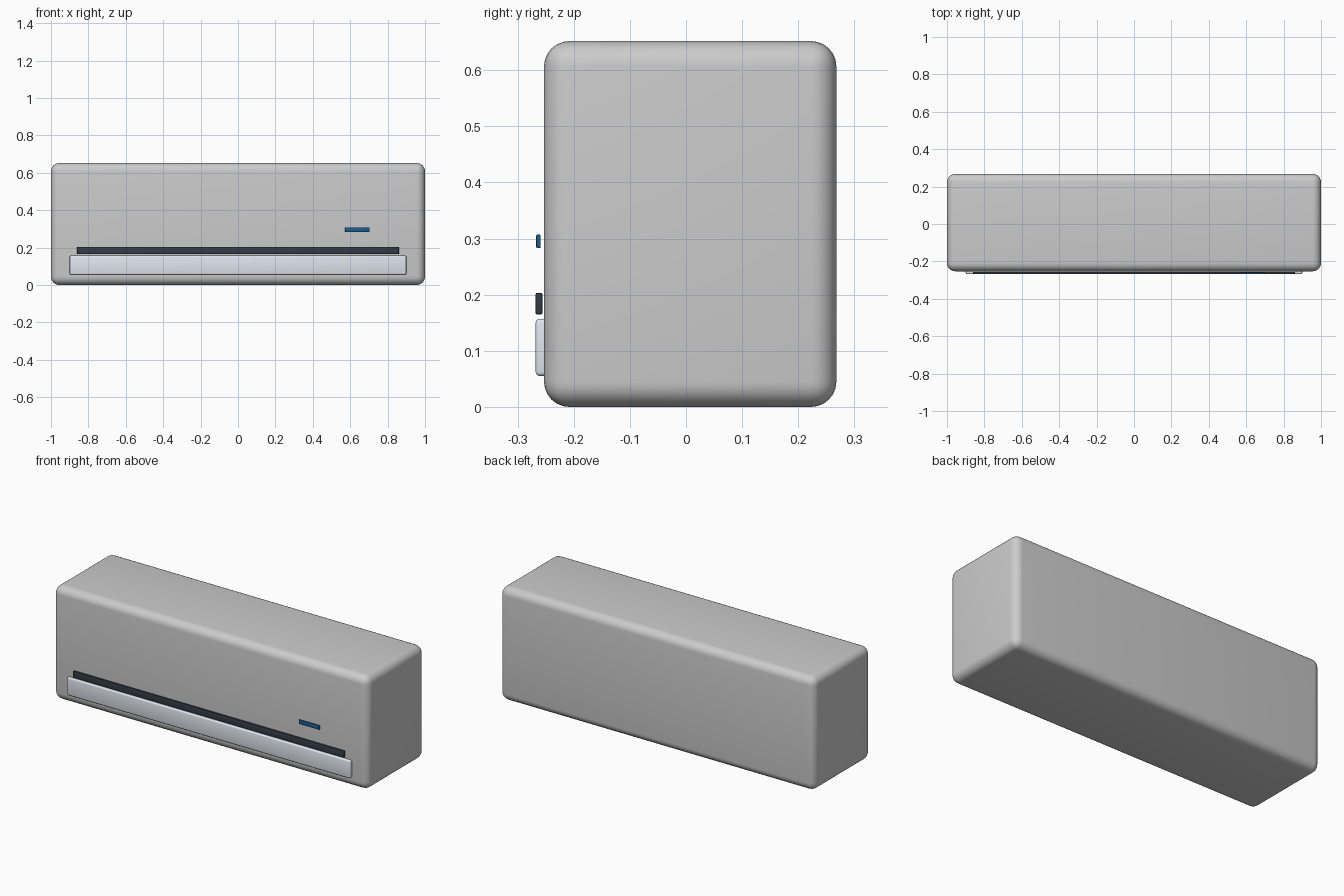
import bpy
import math

if "Cube" in bpy.data.objects:
    bpy.data.objects.remove(bpy.data.objects["Cube"])


def material(name, rgb):
    mat = bpy.data.materials.new(name)
    mat.diffuse_color = (*rgb, 1.0)
    mat.use_nodes = True
    mat.node_tree.nodes["Principled BSDF"].inputs["Base Color"].default_value = mat.diffuse_color
    return mat


def rounded_box(name, x, y, z, radius, segments, mat=None):
    """Box spanning the (min, max) ranges, with rounded edges."""
    centre = [(a + b) / 2 for a, b in (x, y, z)]
    bpy.ops.mesh.primitive_cube_add(size=1, location=centre)
    ob = bpy.context.object
    ob.name = name
    ob.scale = [b - a for a, b in (x, y, z)]
    bpy.ops.object.transform_apply(location=False, rotation=False, scale=True)
    bevel = ob.modifiers.new("rounding", 'BEVEL')
    bevel.width = radius
    bevel.segments = segments
    bpy.ops.object.modifier_apply(modifier=bevel.name)
    bpy.ops.object.shade_smooth_by_angle(angle=math.radians(35))
    if mat:
        ob.data.materials.append(mat)
    return ob


# main casing
rounded_box("casing", (-1, 1), (-0.253, 0.268), (0.0, 0.652), 0.045, 6)

# air flap along the lower front
rounded_box("air_flap", (-0.9, 0.9), (-0.268, -0.24), (0.055, 0.157), 0.007, 3,
            material("pale_blue_grey", (0.74, 0.79, 0.86)))

# dark vent strip above the flap
rounded_box("vent_strip", (-0.86, 0.86), (-0.268, -0.256), (0.165, 0.203), 0.002, 2,
            material("dark_slate", (0.035, 0.045, 0.065)))

# small blue display
rounded_box("display", (0.573, 0.703), (-0.267, -0.259), (0.283, 0.307), 0.002, 2,
            material("display_blue", (0.01, 0.11, 0.28)))
